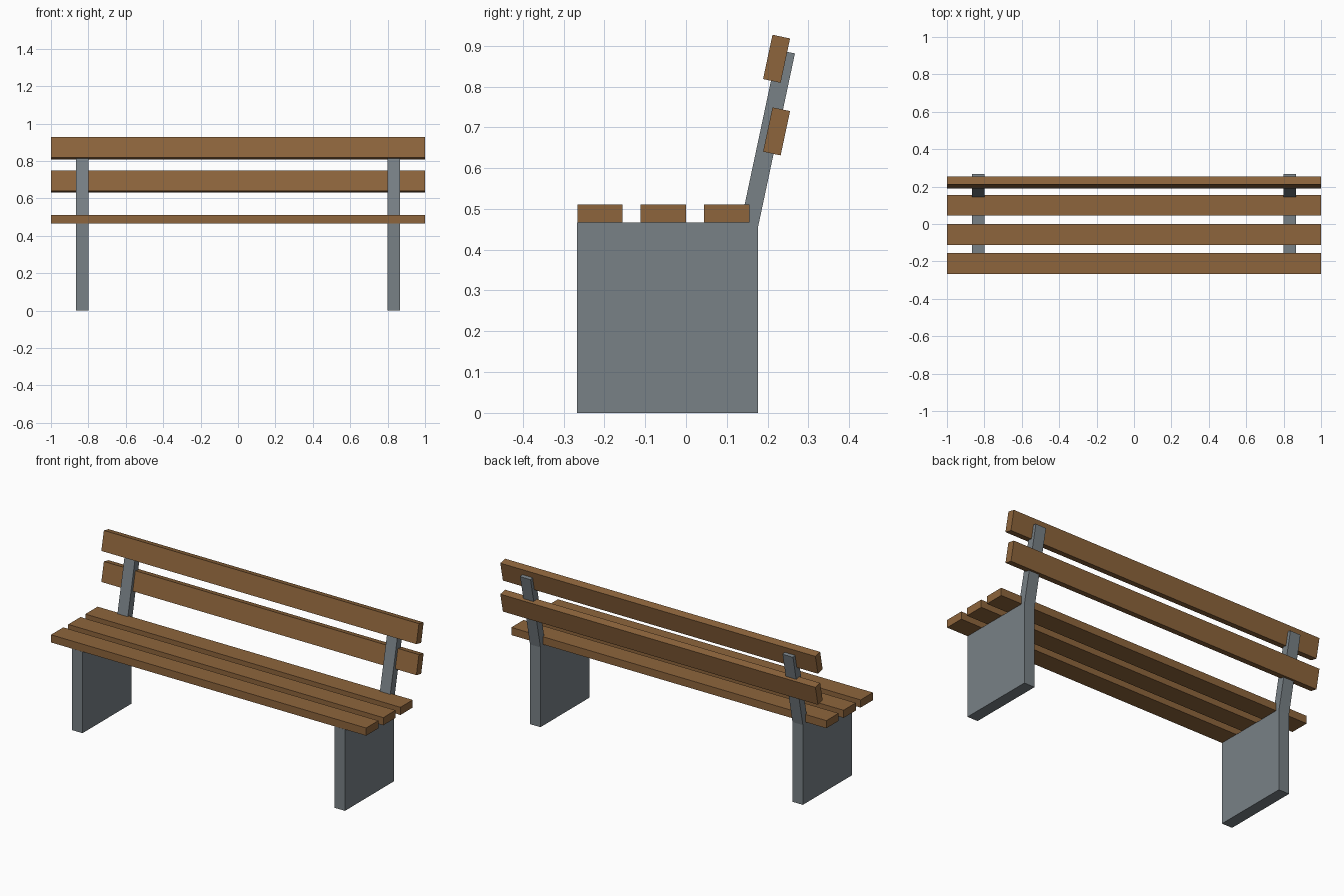
import bpy
from math import radians
from mathutils import Matrix, Vector

if "Cube" in bpy.data.objects:
    bpy.data.objects.remove(bpy.data.objects["Cube"])


def material(name, rgb):
    m = bpy.data.materials.new(name)
    m.diffuse_color = (*rgb, 1)
    m.use_nodes = True
    m.node_tree.nodes["Principled BSDF"].inputs["Base Color"].default_value = m.diffuse_color
    return m


wood = material("wood", (0.27, 0.13, 0.045))
metal = material("metal", (0.19, 0.22, 0.24))
TILT = radians(-12)  # backrest leans towards +y


def box(name, size, center, mat, tilt=0.0):
    bpy.ops.mesh.primitive_cube_add(size=1, location=center, rotation=(tilt, 0, 0))
    ob = bpy.context.object
    ob.name = name
    ob.scale = size
    ob.data.materials.append(mat)
    return ob


# Seat slats
for i in range(3):
    box(f"seat_slat_{i + 1}", (2, 0.111, 0.044), (0, -0.211 + i * 0.1555, 0.489), wood)

# Backrest slats, stacked one above the other
for i, z in enumerate((0.69, 0.868)):
    box(f"back_slat_{i + 1}", (2, 0.044, 0.111), (0, 0.222, z), wood, TILT)

# Backrest post centre, measured from its top rear corner
POST_LEN, POST_DEPTH = 0.47, 0.0435
post_mid = Vector((0, 0.267, 0.881)) + Matrix.Rotation(TILT, 3, 'X') @ Vector((0, -POST_DEPTH / 2, -POST_LEN / 2))

# Side panels and the leaning posts that rise from them
for side, s in (("left", -1), ("right", 1)):
    x = s * 0.833
    box(f"{side}_leg_panel", (0.066, 0.444, 0.467), (x, -0.045, 0.2335), metal)
    box(f"{side}_back_post", (0.066, POST_DEPTH, POST_LEN), (x, post_mid.y, post_mid.z), metal, TILT)
